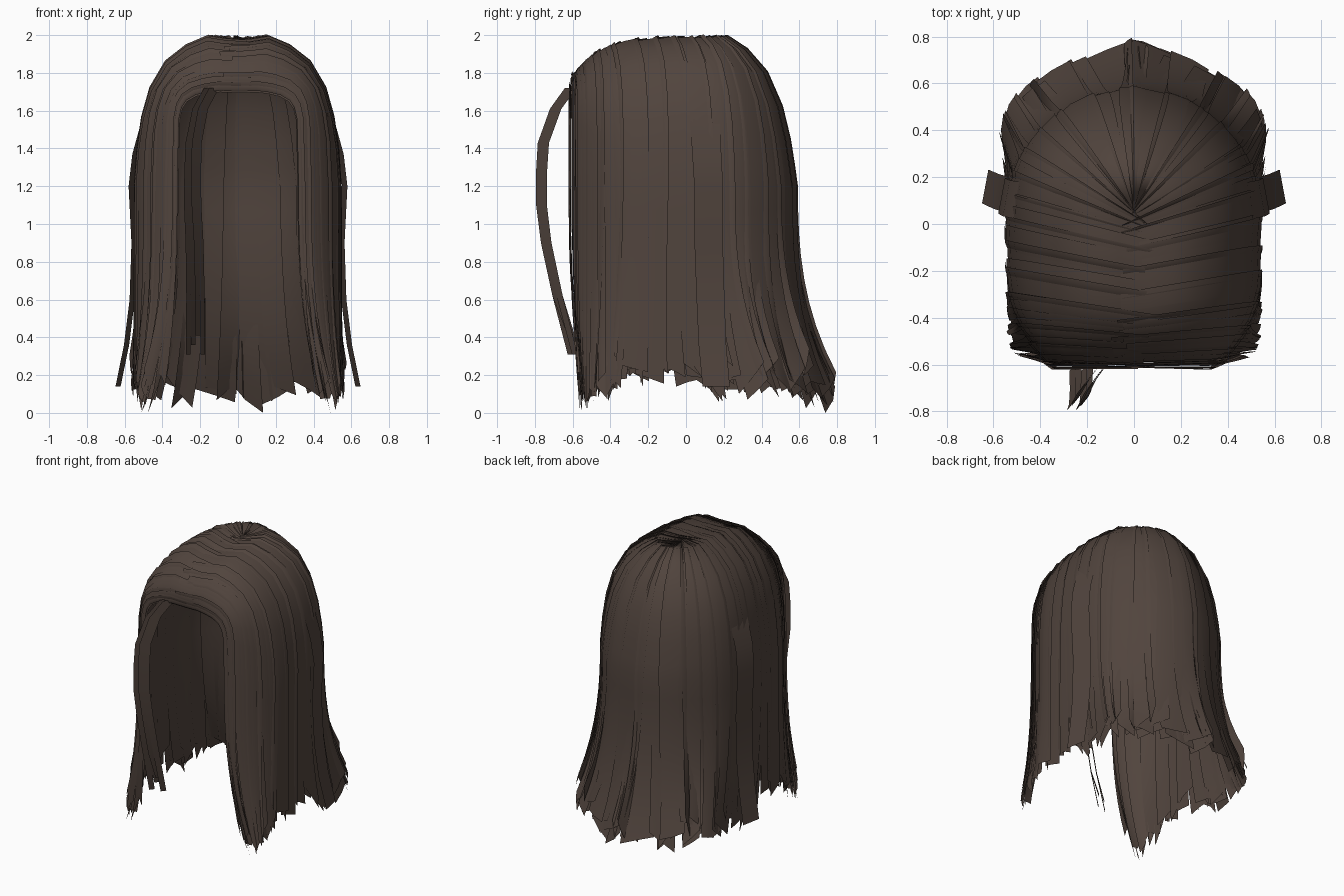
import bpy
import random
from mathutils import Vector

random.seed(7)
if "Cube" in bpy.data.objects:
    bpy.data.objects.remove(bpy.data.objects["Cube"], do_unlink=True)

# Single hair colour
HAIR = (0.082, 0.058, 0.047, 1.0)
hair = bpy.data.materials.new("dark_brown_hair")
hair.use_nodes = True
hair.diffuse_color = HAIR
shader = hair.node_tree.nodes["Principled BSDF"]
shader.inputs["Base Color"].default_value = HAIR
shader.inputs["Roughness"].default_value = 0.8

# Guide strands from the front hairline round to the back centre:
# side x, side y, root y, root z, tip x, tip y, tip z, crown softness
GUIDES = [Vector(row) for row in (
    (.325, -.625, -.615, 1.71, .39, -.56, .18, .25),
    (.385, -.575, -.59, 1.79, .50, -.55, .0, .4),
    (.47, -.465, -.50, 1.88, .53, -.48, .08, .7),
    (.53, -.30, -.38, 1.94, .54, -.30, .14, 1),
    (.54, -.10, -.20, 1.965, .54, -.06, .18, 1),
    (.535, .10, -.04, 1.97, .55, .18, .1, 1),
    (.495, .26, .02, 1.97, .56, .42, .1, 1.1),
    (.385, .41, .05, 1.965, .48, .56, .1, 1.3),
    (.22, .53, .06, 1.96, .28, .68, .06, 1.5),
    (0, .58, .06, 1.96, 0, .78, .07, 1.5))]
LAST = len(GUIDES) - 1
# Crown arc: share of the way outward, share of the height
CROWN = ((0, .99), (.12, 1), (.3, 1.02), (.5, .96), (.7, .85),
         (.85, .67), (.93, .47), (.975, .25), (1, 0))
SHOULDER = 1.2
FALL = 8


def guide(u):
    """Blend neighbouring guide strands smoothly; past the back centre, mirror."""
    side = 1
    if u > LAST:
        u, side = 2 * LAST - u, -1
    u = max(0, u)
    i = min(int(u), LAST - 1)
    t = u - i
    a, b = GUIDES[max(i - 1, 0)], GUIDES[i]
    c, d = GUIDES[i + 1], GUIDES[min(i + 2, LAST)]
    g = b + (c - a) * (t / 2) + (a * 2 - b * 5 + c * 4 - d) * (t * t / 2)
    g += (b * 3 - a - c * 3 + d) * (t ** 3 / 2)
    return g, side


def strand_point(u, step, lift, trim, cross):
    """Point on the hair surface at one step from the parting to the tip."""
    g, side = guide(u)
    px, py, ry, rz, tx, ty, tz, soft = g
    if step < len(CROWN):
        f, h = CROWN[step]
        if step == 0:
            f = -cross
        x, y = px * f, ry + (py - ry) * f
        z = SHOULDER + (rz - SHOULDER) * h ** soft
        z = SHOULDER + (z - SHOULDER) * (1 + lift)
    else:
        t = (step - len(CROWN) + 1) / FALL
        k = t ** 2.6
        x, y = px + (tx - px) * k, py + (ty - py) * k
        z = max(0, SHOULDER + (tz + trim - SHOULDER) * t)
    return Vector((side * x * (1 + lift), y * (1 + lift), z))


def make_object(name, ribbons):
    """Join grids of points (rows of equal length) into one smooth object."""
    verts, faces = [], []
    for rows in ribbons:
        start, n = len(verts), len(rows[0])
        verts += [p for row in rows for p in row]
        for r in range(len(rows) - 1):
            for c in range(n - 1):
                a = start + r * n + c
                faces.append((a, a + n, a + n + 1, a + 1))
    mesh = bpy.data.meshes.new(name)
    mesh.from_pydata(verts, [], faces)
    mesh.materials.append(hair)
    for face in mesh.polygons:
        face.use_smooth = True
    mesh.update()
    obj = bpy.data.objects.new(name, mesh)
    bpy.context.collection.objects.link(obj)


def surface_ribbon(u, half, lift, trim, mirror):
    """A shingled ribbon lying on the hair surface, with a slanted end."""
    slant = random.uniform(-.08, .08)
    drift = random.uniform(-.25, .25)
    cross = random.uniform(.04, .22)
    rows = []
    total = len(CROWN) + FALL
    for step in range(total):
        t = step / (total - 1)
        width = half * (1 - .2 * t ** 4)
        row = []
        for e in (-1, 0, 1):
            rise = lift + .009 * e + (.004 if e == 0 else 0)
            p = strand_point(u + e * width + drift * t * t, step, rise,
                             trim + slant * e, cross)
            row.append(Vector((-p.x, p.y, p.z)) if mirror else p)
        rows.append(row if mirror else row[::-1])
    return rows


def layer(name, first, last, step, half, lift, trim, mirror):
    ribbons = []
    u = first
    while u <= last:
        ribbons.append(surface_ribbon(
            u, half * random.uniform(.85, 1.25),
            lift + random.uniform(-.007, .007),
            random.uniform(*trim), mirror))
        u += step * random.uniform(.8, 1.2)
    make_object(name, ribbons)


def free_ribbon(path, across, taper):
    """A loose ribbon along a path, its width given by a vector."""
    n = len(path) - 1
    return [[p - across * (1 - taper * i / n), p,
             p + across * (1 - taper * i / n)] for i, p in enumerate(path)]


# Main hair on both sides: fine front locks, wide back locks, under layer
for side, mirror in (("left", False), ("right", True)):
    layer(side + "_front_locks", .1, 3, .24, .21, .0, (0, .12), mirror)
    layer(side + "_side_locks", 2.8, 6.2, .36, .33, .0, (0, .1), mirror)
    layer(side + "_back_locks", 6.1, LAST, .42, .38, .004, (0, .1), mirror)
    layer(side + "_under_layer", .3, LAST, .5, .42, -.025, (.03, .14), mirror)
    layer(side + "_thin_top_strands", .4, LAST, .6, .09, .008, (.02, .2), mirror)

# Centre lock covering the middle of the back
make_object("back_centre_lock", [
    surface_ribbon(LAST, .4, .012, 0, False)])

# Loose lock hanging in front of the face
LOCK = [Vector(p) for p in (
    (-.14, -.61, 1.72), (-.20, -.69, 1.61), (-.235, -.755, 1.43),
    (-.24, -.765, 1.27), (-.24, -.765, 1.1), (-.23, -.74, .9),
    (-.225, -.68, .62), (-.225, -.60, .31))]
lock_ribbons = []
for i in range(4):
    shift = Vector(((i - 1.5) * .022, (i % 2) * .02 - .01, 0))
    path = [p + shift * (.6 + .08 * j) for j, p in enumerate(LOCK)]
    path[-1].z += .05 * (i % 3)
    lock_ribbons.append(free_ribbon(path, Vector((.02, .025, 0)), .4))
make_object("loose_front_lock", lock_ribbons)

# Bowed outer wisps on each side, flicked out at the tips
WISP = [Vector(p) for p in (
    (.30, .07, 1.86), (.435, .09, 1.7), (.495, .1, 1.55), (.545, .11, 1.37),
    (.565, .12, 1.2), (.55, .12, .9), (.56, .13, .6), (.59, .14, .36),
    (.635, .16, .14))]
for side, sign in (("left", 1), ("right", -1)):
    path = [Vector((sign * p.x, p.y, p.z)) for p in WISP]
    make_object(side + "_wisp", [
        free_ribbon(path, Vector((-.015 * sign, .08, 0)), .1)])
